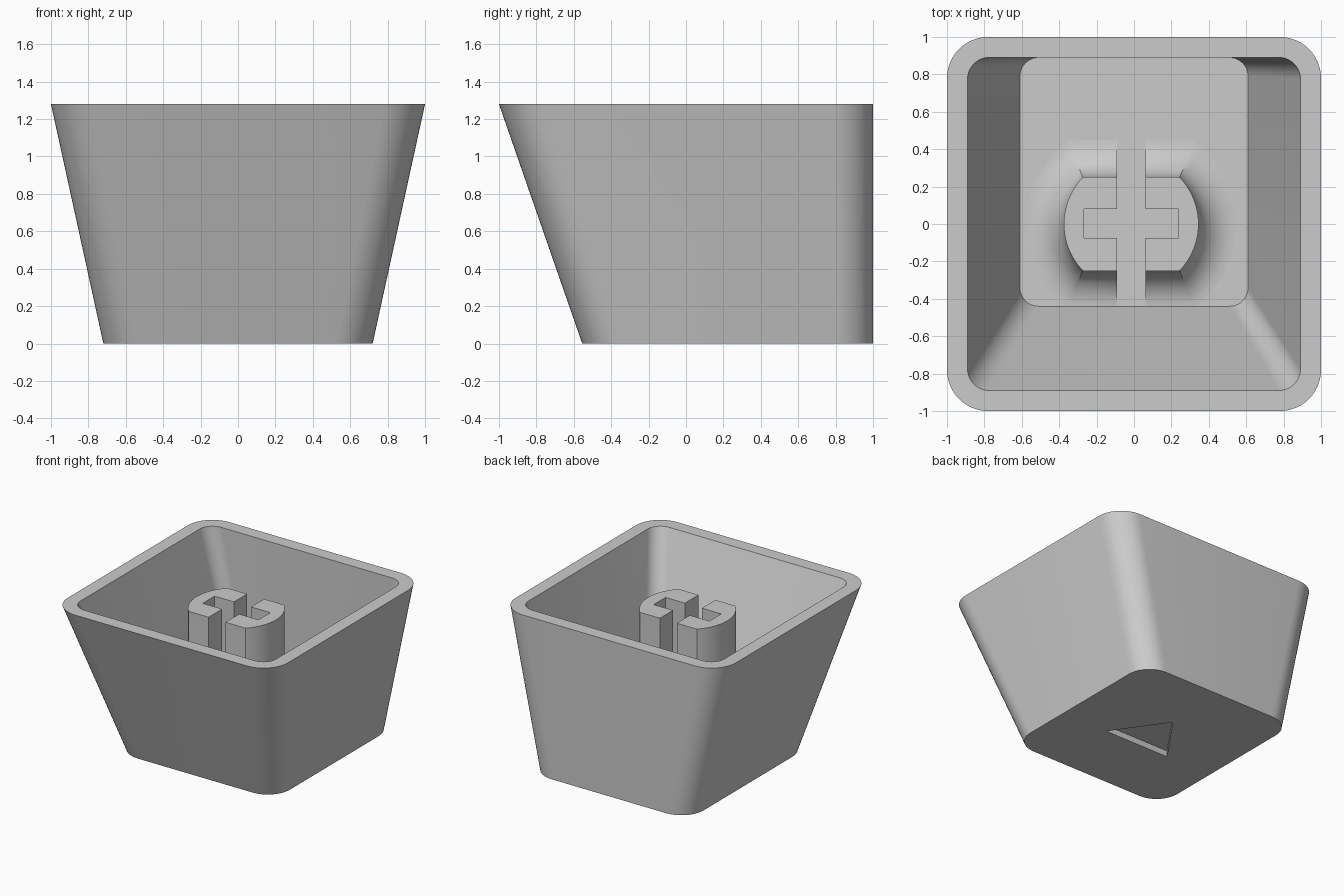
import bpy
import bmesh
from math import pi, sin, cos, asin, radians

if "Cube" in bpy.data.objects:
    bpy.data.objects.remove(bpy.data.objects["Cube"], do_unlink=True)

grey = bpy.data.materials.new("light grey plastic")
grey.use_nodes = True
colour = (0.6, 0.6, 0.6, 1)
grey.diffuse_color = colour
grey.node_tree.nodes["Principled BSDF"].inputs["Base Color"].default_value = colour

FLOOR = 0.15
STEM_X = -0.015


def rounded_rect(half_x, front, back, radius, z, steps=12):
    """Counter-clockwise loop of a rectangle with rounded corners."""
    corners = [(half_x - radius, back - radius), (radius - half_x, back - radius),
               (radius - half_x, front + radius), (half_x - radius, front + radius)]
    loop = []
    for quarter, (cx, cy) in enumerate(corners):
        for i in range(steps + 1):
            a = (quarter + i / steps) * pi / 2
            loop.append((cx + radius * cos(a), cy + radius * sin(a), z))
    return loop


def flat_sided_disc(offset, z, steps=24):
    """Loop of a disc with its front and back cut flat, grown by offset."""
    radius = 0.36 + offset
    limit = asin((0.25 + offset) / radius)
    loop = []
    for start in (0, pi):
        for i in range(steps + 1):
            a = start + limit * (2 * i / steps - 1)
            loop.append((STEM_X + radius * cos(a), radius * sin(a), z))
    return loop


def loft(name, loops):
    """Skin a stack of matching loops and cap both ends."""
    bm = bmesh.new()
    rings = [[bm.verts.new(p) for p in loop] for loop in loops]
    for low, high in zip(rings, rings[1:]):
        for i in range(len(low)):
            j = (i + 1) % len(low)
            bm.faces.new((low[i], low[j], high[j], high[i]))
    bm.faces.new(rings[0][::-1])
    bm.faces.new(rings[-1])
    bmesh.ops.recalc_face_normals(bm, faces=bm.faces)
    mesh = bpy.data.meshes.new(name)
    bm.to_mesh(mesh)
    bm.free()
    mesh.materials.append(grey)
    obj = bpy.data.objects.new(name, mesh)
    bpy.context.collection.objects.link(obj)
    return obj


def prism(name, outline, bottom, top):
    return loft(name, [[(x, y, z) for x, y in outline] for z in (bottom, top)])


def activate(obj):
    bpy.ops.object.select_all(action="DESELECT")
    obj.select_set(True)
    bpy.context.view_layer.objects.active = obj


def cut(target, cutter):
    mod = target.modifiers.new("cut", "BOOLEAN")
    mod.operation = "DIFFERENCE"
    mod.solver = "EXACT"
    mod.object = cutter
    activate(target)
    bpy.ops.object.modifier_apply(modifier=mod.name)
    bpy.data.objects.remove(cutter, do_unlink=True)


# Tapered hollow shell: up the outside, over the rim, down the inside
shell = loft("shell", [
    rounded_rect(0.72, -0.555, 1, 0.2, 0),
    rounded_rect(1, -1, 1, 0.22, 1.28),
    rounded_rect(0.89, -0.89, 0.89, 0.115, 1.28),
    rounded_rect(0.61, -0.44, 0.89, 0.1, FLOOR),
])

# Triangle sunk into the underside
cut(shell, prism("triangle_cutter", [(-0.3, 0.03), (0.3, 0.03), (0, 0.455)], -0.1, 0.05))

# Stem with a concave flare where it meets the floor
FLARE = 0.2
stem_loops = [flat_sided_disc(FLARE, FLOOR - 0.02)]
for i in range(13):
    a = i / 12 * pi / 2
    stem_loops.append(flat_sided_disc(FLARE * (1 - sin(a)), FLOOR + FLARE * (1 - cos(a))))
stem_loops.append(flat_sided_disc(0, 1.16))
stem = loft("stem", stem_loops)

# Cross-shaped slot through the stem
for half_x, half_y in ((0.077, 0.7), (0.253, 0.077)):
    outline = [(STEM_X + sx * half_x, sy * half_y + 0.003)
               for sx, sy in ((-1, -1), (1, -1), (1, 1), (-1, 1))]
    cut(stem, prism("slot_cutter", outline, -0.2, 1.5))

for part in (shell, stem):
    activate(part)
    bpy.ops.object.shade_smooth_by_angle(angle=radians(30))
